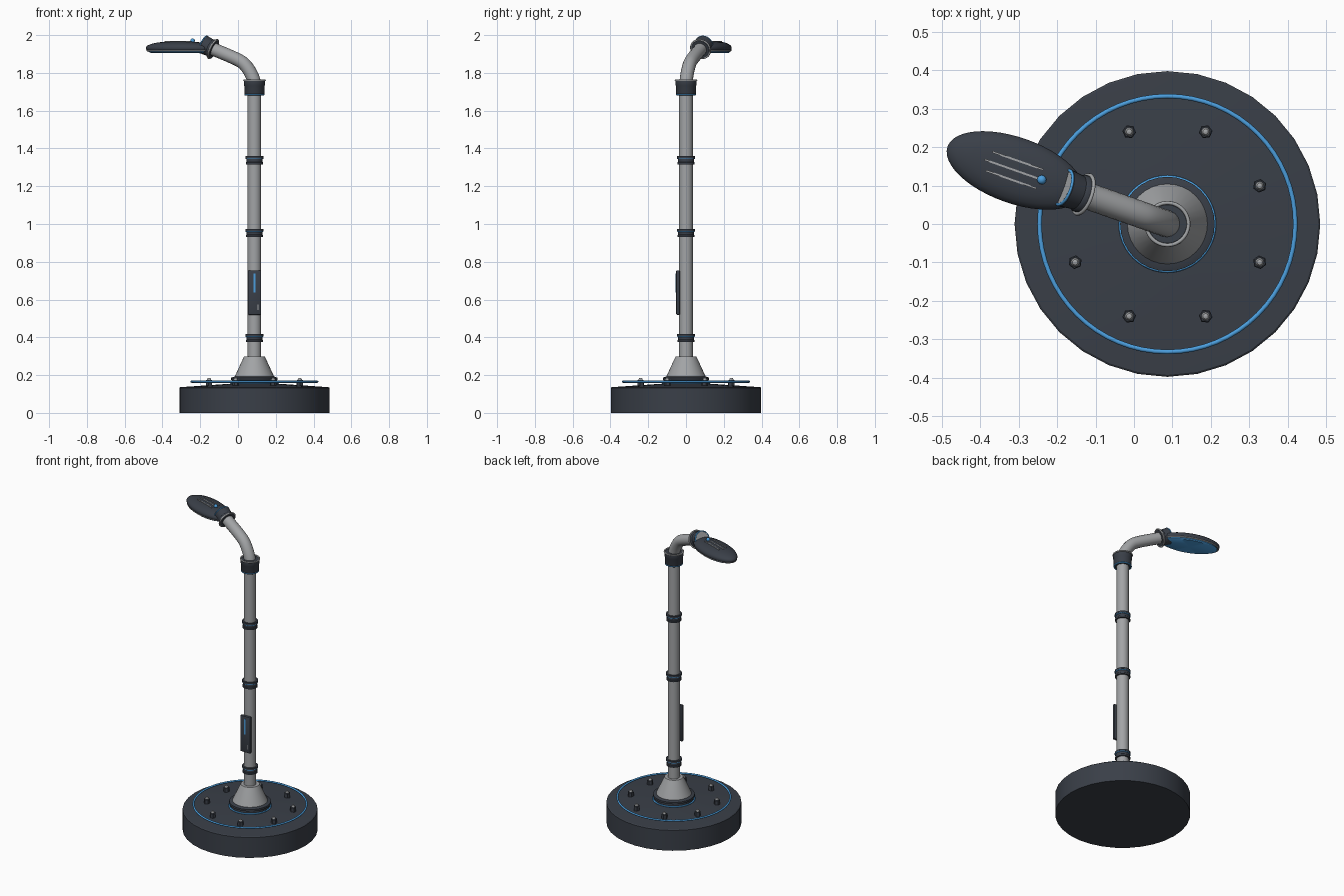
import bpy, bmesh, math
from mathutils import Matrix, Vector

if "Cube" in bpy.data.objects:
    bpy.data.objects.remove(bpy.data.objects["Cube"])

PX = 0.087                                   # pole axis
POLE = Matrix.Translation((PX, 0, 0))
ARM = POLE @ Matrix.Rotation(math.radians(180 - 19.4), 4, 'Z')   # local x runs along the arm


def mat(name, c):
    m = bpy.data.materials.new(name)
    m.diffuse_color = (*c, 1)
    m.use_nodes = True
    m.node_tree.nodes["Principled BSDF"].inputs["Base Color"].default_value = m.diffuse_color
    return m


DARK = mat("dark_shell", (0.042, 0.05, 0.065))
BLUE = mat("blue_accent", (0.07, 0.34, 0.72))
GREY = mat("brushed_metal", (0.36, 0.37, 0.38))


def finish(name, bm, M, material, angle=35):
    bmesh.ops.remove_doubles(bm, verts=bm.verts, dist=1e-6)
    bmesh.ops.recalc_face_normals(bm, faces=bm.faces)
    me = bpy.data.meshes.new(name)
    bm.to_mesh(me)
    bm.free()
    ob = bpy.data.objects.new(name, me)
    bpy.context.collection.objects.link(ob)
    ob.matrix_world = M
    me.materials.append(material)
    me.shade_smooth()
    me.set_sharp_from_angle(angle=math.radians(angle))
    return ob


def lathe(name, profile, M, material, n=32, sx=1, sy=1, angle=35):
    """Spin (radius, z) points into a closed solid, optionally elliptical."""
    bm = bmesh.new()
    rings = [[bm.verts.new((r * sx * math.cos(2 * math.pi * i / n),
                            r * sy * math.sin(2 * math.pi * i / n), z)) for i in range(n)]
             for r, z in profile]
    for a, b in zip(rings, rings[1:]):
        for i in range(n):
            j = (i + 1) % n
            bm.faces.new((a[i], a[j], b[j], b[i]))
    bm.faces.new(rings[0])
    bm.faces.new(rings[-1])
    return finish(name, bm, M, material, angle)


def ring(name, R, r, M, material, n=48, m=8, sx=1, sy=1):
    bm = bmesh.new()
    loops = []
    for i in range(n):
        a = 2 * math.pi * i / n
        loops.append([bm.verts.new(((R * sx + r * math.cos(b)) * math.cos(a),
                                    (R * sy + r * math.cos(b)) * math.sin(a), r * math.sin(b)))
                      for b in [2 * math.pi * k / m for k in range(m)]])
    for i in range(n):
        p, q = loops[i], loops[(i + 1) % n]
        for k in range(m):
            l = (k + 1) % m
            bm.faces.new((p[k], q[k], q[l], p[l]))
    return finish(name, bm, M, material, 60)


def box(name, size, M, material, bevel=0.0):
    bm = bmesh.new()
    bmesh.ops.create_cube(bm, size=1, matrix=Matrix.Diagonal((*size, 1)))
    if bevel:
        bmesh.ops.bevel(bm, geom=bm.edges[:], offset=bevel, segments=2, profile=0.5, affect='EDGES')
    return finish(name, bm, M, material)


def T(x, y, z):
    return Matrix.Translation((x, y, z))


# Weighted base with accent rings
lathe("base", [(0.398, 0), (0.398, 0.132), (0.393, 0.136), (0.12, 0.155)], POLE, DARK, angle=25)
ring("base_light_ring", 0.333, 0.006, POLE @ T(0, 0, 0.165), BLUE, n=64)
ring("flange_light_ring", 0.122, 0.005, POLE @ T(0, 0, 0.157), BLUE)
lathe("pole_flange", [(0.115, 0.15), (0.115, 0.172), (0.123, 0.174), (0.123, 0.186), (0.106, 0.192)],
      POLE, DARK)
lathe("pole_skirt", [(0.106, 0.188), (0.102, 0.197), (0.06, 0.288), (0.055, 0.298), (0.036, 0.298)],
      POLE, GREY)

# Bolts around the base
for k in range(8):
    B = POLE @ Matrix.Rotation(math.radians(22.5 + 45 * k), 4, 'Z') @ T(0.26, 0, 0)
    lathe(f"bolt_head_{k}", [(0.018, 0.14), (0.018, 0.172), (0.015, 0.175)], B, DARK, n=6)
    lathe(f"bolt_cap_{k}", [(0.011, 0.17), (0.011, 0.178), (0.007, 0.184), (0.001, 0.186)], B, GREY, n=12)

# Pole and its clamps
lathe("pole", [(0.036, 0.15), (0.036, 1.76)], POLE, GREY)
for k, z in enumerate((0.397, 0.953, 1.338)):
    C = POLE @ T(0, 0, z)
    lathe(f"pole_clamp_{k}", [(0.036, -0.022), (0.045, -0.022), (0.045, -0.012), (0.042, -0.009),
                              (0.042, 0.007), (0.047, 0.01), (0.047, 0.021), (0.036, 0.021)], C, DARK)
    ring(f"clamp_light_{k}", 0.044, 0.003, C @ T(0, 0, 0.008), BLUE, n=32)
lathe("top_collar", [(0.036, 1.684), (0.05, 1.684), (0.053, 1.69), (0.053, 1.73), (0.056, 1.735),
                     (0.056, 1.756), (0.05, 1.762), (0.036, 1.762)], POLE, DARK)
ring("collar_rim", 0.055, 0.005, POLE @ T(0, 0, 1.761), GREY)
ring("collar_light", 0.05, 0.004, POLE @ T(0, 0, 1.685), BLUE)

# Control panel on the front of the pole
box("control_panel", (0.07, 0.02, 0.235), POLE @ T(0, -0.042, 0.637), DARK, 0.005)
box("panel_light", (0.01, 0.004, 0.1), POLE @ T(0, -0.053, 0.688), BLUE)
box("panel_mark", (0.005, 0.003, 0.03), POLE @ T(0.02, -0.0525, 0.56), GREY)

# Curved arm
cu = bpy.data.curves.new("arm", 'CURVE')
cu.dimensions = '3D'
cu.bevel_depth = 0.035
cu.bevel_resolution = 6
cu.resolution_u = 16
cu.use_fill_caps = True
sp = cu.splines.new('BEZIER')
sp.bezier_points.add(2)
path = [((0, 0, 1.74), (0, 0, 0.03)), ((0.067, 0, 1.855), (0.032, 0, 0.022)),
        ((0.25, 0, 1.934), (0.06, 0, 0.026))]
for p, (co, t) in zip(sp.bezier_points, path):
    p.handle_left_type = p.handle_right_type = 'FREE'
    p.co = co
    p.handle_left = Vector(co) - Vector(t)
    p.handle_right = Vector(co) + Vector(t)
cu.materials.append(GREY)
arm = bpy.data.objects.new("arm", cu)
bpy.context.collection.objects.link(arm)
arm.matrix_world = ARM

# Tilted socket joining arm and head
S = ARM @ T(0.232, 0, 1.926) @ Matrix.Rotation(math.radians(90 - 24), 4, 'Y')
lathe("head_socket", [(0.036, -0.005), (0.05, -0.005), (0.05, 0.012), (0.046, 0.018),
                      (0.05, 0.056), (0.046, 0.06)], S, DARK)
ring("socket_rim", 0.053, 0.005, S, GREY)
lathe("socket_cap", [(0.045, 0.055), (0.045, 0.062)], S, GREY)
ring("socket_light", 0.047, 0.004, S @ T(0, 0, 0.06), BLUE)

# Oval lamp head
A, W = 0.187, 0.086
H = ARM @ T(0.42, 0, 1.93)
lathe("lamp_head", [(0.9, -0.015), (0.97, -0.012), (1, -0.002), (1, 0.006), (0.96, 0.014),
                    (0.85, 0.023), (0.65, 0.031), (0.4, 0.035), (0.02, 0.037)],
      H, DARK, n=48, sx=A, sy=W, angle=50)
ring("head_trim", 1, 0.004, H @ T(0, 0, -0.012), GREY, sx=A * 0.96, sy=W * 0.95)
lathe("lamp_lens", [(0.92, -0.012), (0.92, -0.019), (0.85, -0.024), (0.02, -0.026)],
      H, BLUE, n=48, sx=A, sy=W)
for k, (y, x, length) in enumerate(((-0.026, 0.002, 0.14), (0, 0.005, 0.16), (0.026, 0.002, 0.14))):
    box(f"head_rib_{k}", (length, 0.005, 0.01), H @ T(x, y, 0.034), GREY)

# Button on top of the head
bm = bmesh.new()
bmesh.ops.create_uvsphere(bm, u_segments=16, v_segments=8, radius=0.012)
finish("head_button", bm, H @ T(-0.073, 0, 0.04), BLUE)
